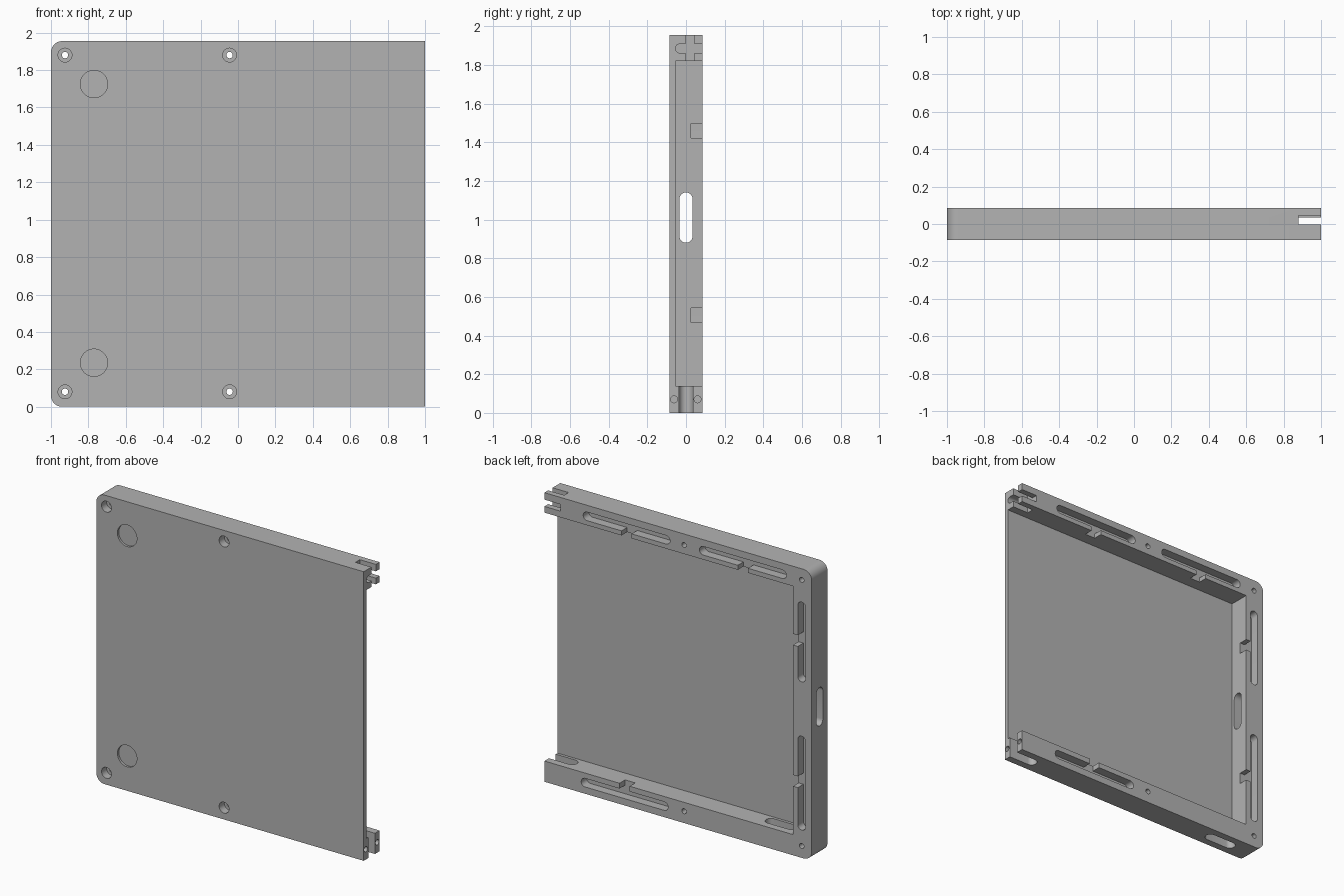
import bpy, bmesh
from math import pi, cos, sin
from mathutils import Vector

if "Cube" in bpy.data.objects:
    bpy.data.objects.remove(bpy.data.objects["Cube"])

gray = bpy.data.materials.new("plain_gray")
gray.use_nodes = True
gray.diffuse_color = (0.45, 0.45, 0.45, 1)
gray.node_tree.nodes["Principled BSDF"].inputs["Base Color"].default_value = (0.45, 0.45, 0.45, 1)

FRONT, BACK, HEIGHT = -0.085, 0.085, 1.955
PLACE = {
    "x": lambda u, v, t: (t, u, v),
    "y": lambda u, v, t: (u, t, v),
    "z": lambda u, v, t: (u, v, t),
}


def prism(name, outline, axis, lo, hi):
    """Extrude a 2D outline along an axis from lo to hi."""
    bm = bmesh.new()
    face = bm.faces.new([bm.verts.new(PLACE[axis](u, v, lo)) for u, v in outline])
    ext = bmesh.ops.extrude_face_region(bm, geom=[face])
    verts = [g for g in ext["geom"] if isinstance(g, bmesh.types.BMVert)]
    bmesh.ops.translate(bm, verts=verts, vec=Vector(PLACE[axis](0, 0, hi - lo)))
    bmesh.ops.recalc_face_normals(bm, faces=bm.faces)
    mesh = bpy.data.meshes.new(name)
    bm.to_mesh(mesh)
    bm.free()
    mesh.materials.append(gray)
    obj = bpy.data.objects.new(name, mesh)
    bpy.context.collection.objects.link(obj)
    return obj


def rect(u0, u1, v0, v1):
    return [(u0, v0), (u1, v0), (u1, v1), (u0, v1)]


def arc(u, v, r, start, sweep, n):
    return [(u + r * cos(start + sweep * i / n), v + r * sin(start + sweep * i / n))
            for i in range(n + 1)]


def circle(u, v, r, n=32):
    return arc(u, v, r, 0, 2 * pi, n)[:-1]


def stadium(u, v, length, r, upright=False):
    """Slot outline with round ends, centred on u, v."""
    h = length / 2 - r
    if upright:
        return arc(u, v + h, r, 0, pi, 12) + arc(u, v - h, r, pi, pi, 12)
    return arc(u + h, v, r, -pi / 2, pi, 12) + arc(u - h, v, r, pi / 2, pi, 12)


# Tray block, rounded on the closed side
R = 0.06
outline = ([(1, 0), (1, HEIGHT)]
           + arc(-1 + R, HEIGHT - R, R, pi / 2, pi / 2, 10)
           + arc(-1 + R, R, R, pi, pi / 2, 10))
tray = prism("tray_body", outline, "y", FRONT, BACK)

cutters = []


def cut(outline, axis, lo, hi):
    cutters.append(prism("cutter", outline, axis, lo, hi))


# Main cavity, open at one side and at the back
cut(rect(-0.86, 1.1, 0.14, 1.82), "y", -0.055, 0.2)

# Screw holes with counterbores, and shallow round recesses on the front
for z in (0.08, 1.88):
    for x in (-0.925, -0.045):
        cut(circle(x, z, 0.017), "y", -0.2, 0.2)
        cut(circle(x, z, 0.037), "y", -0.2, -0.03)
for z in (0.235, 1.725):
    cut(circle(-0.77, z, 0.073, 48), "y", -0.2, FRONT + 0.015)

# Slots in the back rim, each with a notch into the cavity
SLOT_FLOOR, NOTCH = 0.025, 0.038
for x, z, z0, z1 in ((0.385, 1.88, 1.78, 1.88), (-0.485, 1.88, 1.78, 1.88),
                     (0.4, 0.075, 0.075, 0.18)):
    cut(stadium(x, z, 0.65, 0.029), "y", SLOT_FLOOR, 0.2)
    cut(rect(x - NOTCH, x + NOTCH, z0, z1), "y", SLOT_FLOOR, 0.21)
for z, length in ((1.46, 0.54), (0.505, 0.635)):
    cut(stadium(-0.925, z, length, 0.029, True), "y", SLOT_FLOOR, 0.2)
    cut(rect(-0.925, -0.8, z - NOTCH, z + NOTCH), "y", SLOT_FLOOR, 0.21)

# Slot through the closed side wall
cut(stadium(0, 1.01, 0.26, 0.034, True), "x", -1.1, -0.8)

# Slots through the bottom rail: one closed, one open at the end
cut(stadium(-0.715, 0, 0.23, 0.036), "z", -0.1, 0.2)
cut(stadium(1.0, 0, 0.37, 0.036), "z", -0.1, 0.2)

# Pin holes in the bottom rail end
for y in (-0.062, 0.06):
    cut(circle(y, 0.07, 0.018, 20), "x", 0.88, 1.1)

# Crossed channels that leave prongs on the top rail end
cut(rect(0.88, 1.1, -0.002, 0.045), "z", 1.7, 2.1)
cut(stadium(0.095, 1.885, 0.3, 0.023), "x", 0.88, 1.1)

for c in cutters:
    mod = tray.modifiers.new("cut", "BOOLEAN")
    mod.operation = "DIFFERENCE"
    mod.solver = "EXACT"
    mod.object = c

# Bake the cuts, then drop the cutters
deps = bpy.context.evaluated_depsgraph_get()
deps.update()
baked = bpy.data.meshes.new_from_object(tray.evaluated_get(deps))
tray.modifiers.clear()
tray.data = baked
baked.name = "tray_body"
for c in cutters:
    bpy.data.objects.remove(c)
baked.materials.clear()
baked.materials.append(gray)
for p in baked.polygons:
    p.material_index = 0

bpy.ops.object.select_all(action="DESELECT")
tray.select_set(True)
bpy.context.view_layer.objects.active = tray
bpy.ops.object.shade_smooth_by_angle(angle=0.6)
